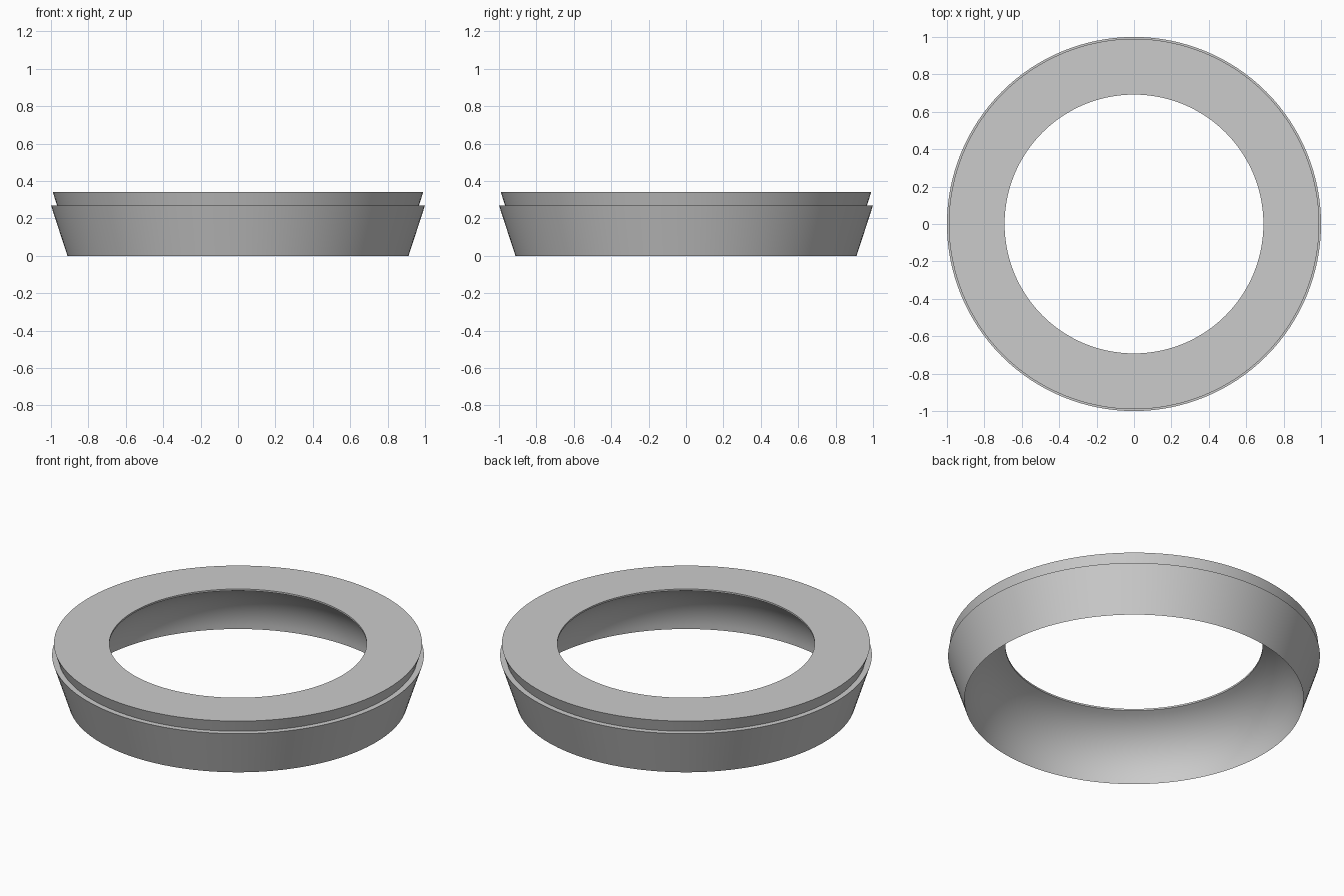
import bpy
import bmesh
import math

cube = bpy.data.objects.get("Cube")
if cube:
    bpy.data.objects.remove(cube, do_unlink=True)

SEGMENTS = 128
ARC_STEPS = 16

# Plain grey finish
grey = bpy.data.materials.new("plain_grey")
grey.use_nodes = True
colour = (0.6, 0.6, 0.6, 1.0)
grey.diffuse_color = colour
grey.node_tree.nodes["Principled BSDF"].inputs["Base Color"].default_value = colour

# Outer wall, step, upper band, top face and the thin lip of the opening
profile = [(0.912, 0.0), (1.0, 0.27), (0.968, 0.27), (0.99, 0.34),
           (0.692, 0.34), (0.692, 0.33)]

# Hollow underside: an arc from the lip down to the bottom rim
rim, lip_r, lip_z = 0.912, 0.692, 0.33
inset = rim - lip_r
radius = (inset ** 2 + lip_z ** 2) / (2 * inset)
sweep = math.asin(lip_z / radius)
for i in range(1, ARC_STEPS):
    a = sweep * (1 - i / ARC_STEPS)
    profile.append((rim - radius + radius * math.cos(a), radius * math.sin(a)))

# Revolve the closed profile around the vertical axis
bm = bmesh.new()
verts = [bm.verts.new((r, 0, z)) for r, z in profile]
edges = [bm.edges.new((v, verts[(i + 1) % len(verts)])) for i, v in enumerate(verts)]
bmesh.ops.spin(bm, geom=verts + edges, cent=(0, 0, 0), axis=(0, 0, 1),
               angle=math.tau, steps=SEGMENTS, use_merge=True)
bmesh.ops.remove_doubles(bm, verts=bm.verts[:], dist=0.0001)
bmesh.ops.recalc_face_normals(bm, faces=bm.faces[:])

mesh = bpy.data.meshes.new("stepped_ring")
bm.to_mesh(mesh)
bm.free()
mesh.materials.append(grey)
ring = bpy.data.objects.new("stepped_ring", mesh)
bpy.context.collection.objects.link(ring)

# Smooth around the ring, crisp at the rims
bpy.ops.object.select_all(action="DESELECT")
ring.select_set(True)
bpy.context.view_layer.objects.active = ring
bpy.ops.object.shade_smooth_by_angle(angle=math.radians(20))
